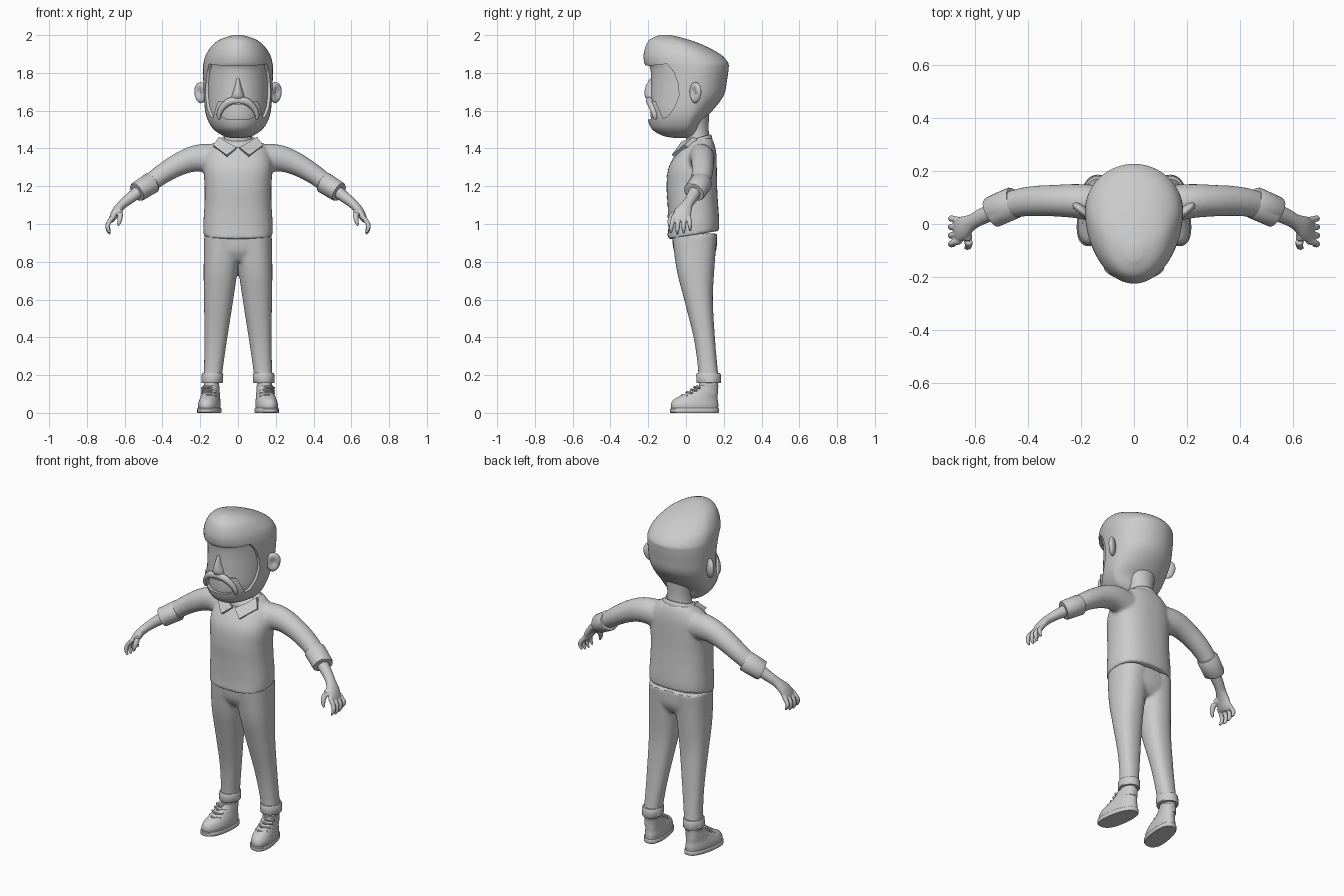
import bpy, bmesh, math
from mathutils import Vector

grey = bpy.data.materials.new("plain grey")
grey.diffuse_color = (0.6, 0.6, 0.6, 1)


def spline(rows, n):
    """Catmull-Rom through rows of numbers."""
    out = []
    for i in range(len(rows) - 1):
        p0, p1, p2, p3 = rows[max(i - 1, 0)], rows[i], rows[i + 1], rows[min(i + 2, len(rows) - 1)]
        for k in range(n):
            t = k / n
            out.append([b + 0.5 * t * (c - a + t * (2*a - 5*b + 4*c - d + t * (3*(b - c) + d - a)))
                        for a, b, c, d in zip(p0, p1, p2, p3)])
    return out + [list(rows[-1])]


def skin(bm, rings):
    vs = [[bm.verts.new(p) for p in r] for r in rings]
    n = len(vs[0])
    for a, b in zip(vs, vs[1:]):
        for i in range(n):
            bm.faces.new((a[i], a[(i + 1) % n], b[(i + 1) % n], b[i]))
    bm.faces.new(vs[0][::-1])
    bm.faces.new(vs[-1])


def stack(bm, rows, n=5, seg=40, power=2.0, side=1, shear=0.0):
    """Upright loft; rows are z, x0, x1, y0, y1, y of widest point, tilt."""
    rings = []
    for z, x0, x1, y0, y1, yc, tilt in spline(rows, n):
        ring = []
        for i in range(seg):
            a = 2 * math.pi * i / seg
            c, s = [math.copysign(abs(f) ** (2 / power), f) for f in (math.cos(a), math.sin(a))]
            y = yc + s * ((y1 - yc) if s > 0 else (yc - y0))
            x = (x0 + x1) / 2 + c * (x1 - x0) / 2 + shear * (0.1 - y)
            ring.append((side * x, y, z + tilt * (y - yc)))
        rings.append(ring)
    skin(bm, rings)


def tube(bm, rows, n=4, seg=20, side=1):
    """Loft along a path; rows are x, y, z, thickness radius, width radius."""
    rows = spline(rows, n)
    pts = [Vector(r[:3]) for r in rows]
    rings = []
    for i, r in enumerate(rows):
        t = (pts[min(i + 1, len(pts) - 1)] - pts[max(i - 1, 0)]).normalized()
        ref = Vector((0, 1, 0)) if abs(t.y) < 0.8 else Vector((0, 0, 1))
        v = (ref - t * ref.dot(t)).normalized()
        u = t.cross(v)
        ring = []
        for k in range(seg):
            a = 2 * math.pi * k / seg
            p = pts[i] + u * r[3] * math.cos(a) + v * r[4] * math.sin(a)
            ring.append((side * p.x, p.y, p.z))
        rings.append(ring)
    skin(bm, rings)


def prism(bm, poly):
    """Solid between a polygon and its copy: poly is a list of (near, far) points."""
    skin(bm, [[p[0] for p in poly], [p[1] for p in poly]])


def make(name, bm):
    bmesh.ops.recalc_face_normals(bm, faces=bm.faces)
    me = bpy.data.meshes.new(name)
    bm.to_mesh(me)
    bm.free()
    me.materials.append(grey)
    ob = bpy.data.objects.new(name, me)
    bpy.context.collection.objects.link(ob)
    return ob


def bake(ob):
    dg = bpy.context.evaluated_depsgraph_get()
    ob.data = bpy.data.meshes.new_from_object(ob.evaluated_get(dg))
    ob.modifiers.clear()


def fuse(ob, voxel, smooth):
    m = ob.modifiers.new("fuse", 'REMESH')
    m.mode, m.voxel_size = 'VOXEL', voxel
    m = ob.modifiers.new("soften", 'SMOOTH')
    m.factor, m.iterations = 0.5, smooth
    bake(ob)


# trousers: two legs fused at the hips
LEG = [(.17, .088, .185, .065, .175, .12, 0), (.25, .078, .18, .062, .166, .115, 0),
       (.4, .056, .178, .04, .153, .10, 0), (.6, .025, .18, -.01, .142, .07, 0),
       (.76, .002, .182, -.05, .15, .05, 0), (.95, -.02, .178, -.075, .165, .05, 0)]
bm = bmesh.new()
for s in (1, -1):
    stack(bm, LEG, power=2.3, side=s)
stack(bm, [(.80, -.12, .12, -.03, .13, .05, 0), (.86, -.175, .175, -.065, .16, .05, 0),
           (.95, -.178, .178, -.075, .165, .05, 0)], power=2.4)
fuse(make("trousers", bm), .009, 5)

# shirt: torso fused with sleeves
bm = bmesh.new()
stack(bm, [(.941, -.184, .184, -.097, .175, .04, .17), (1.0, -.184, .184, -.094, .176, .04, .12),
           (1.1, -.178, .178, -.097, .17, .04, .05), (1.2, -.177, .177, -.103, .165, .04, 0),
           (1.3, -.182, .182, -.092, .163, .045, 0), (1.38, -.165, .165, -.045, .16, .06, 0),
           (1.43, -.125, .125, -.01, .145, .065, .1), (1.455, -.08, .08, .01, .125, .065, .15)], power=2.4)
for s in (1, -1):
    tube(bm, [(.06, .065, 1.335, .085, .075), (.2, .085, 1.35, .073, .066), (.3, .088, 1.322, .062, .06),
              (.4, .085, 1.265, .053, .056), (.48, .07, 1.205, .048, .05)], seg=28, side=s)
shirt = make("shirt", bm)
fuse(shirt, .009, 8)

# front placket strip lying on the shirt
bm = bmesh.new()
bmesh.ops.create_grid(bm, x_segments=3, y_segments=40, size=.5)
for v in bm.verts:
    v.co = (v.co.x * .026 - .008, -.3, 1.145 + v.co.y * .44)
placket = make("shirt_placket", bm)
m = placket.modifiers.new("wrap", 'SHRINKWRAP')
m.target, m.wrap_method, m.use_project_y = shirt, 'PROJECT', True
m.use_positive_direction, m.offset = True, .002
bake(placket)

# collar band and two pointed flaps
bm = bmesh.new()
stack(bm, [(1.41, -.105, .105, -.025, .14, .06, .28), (1.44, -.1, .1, -.025, .138, .06, .28),
           (1.455, -.085, .085, -.01, .13, .06, .28)], n=3)
for s in (1, -1):
    poly = [(.1, .035, 1.462), (.06, -.025, 1.435), (.008, -.045, 1.405), (.06, -.076, 1.365), (.132, -.01, 1.418)]
    prism(bm, [((s*x, y, z), (s*x*.95, y + .025, z - .014)) for x, y, z in poly])
make("collar", bm)

# head core, and an outer hair-and-beard shell with the face and mouth cut out
HEAD = [(1.455, .035, -.06, .03, -.01), (1.468, .08, -.125, .05, -.01), (1.5, .128, -.178, .065, 0),
        (1.545, .158, -.2, .085, .01), (1.6, .174, -.206, .14, .02), (1.68, .181, -.204, .2, .04),
        (1.76, .184, -.202, .217, .05), (1.82, .185, -.206, .225, .05), (1.855, .182, -.221, .222, .045),
        (1.9, .168, -.224, .18, .02), (1.95, .132, -.21, .085, -.03), (1.98, .088, -.187, 0, -.07),
        (2.0, .025, -.14, -.08, -.11)]


def head_rows(f):
    return [(z, -w*f, w*f, .03 + (a - .03)*f, .03 + (b - .03)*f, c, 0) for z, w, a, b, c in HEAD]


bm = bmesh.new()
stack(bm, head_rows(.925)[1:-3], seg=64)
make("face", bm)
bm = bmesh.new()
stack(bm, head_rows(1), seg=64)
hair = make("hair_and_beard", bm)
WINDOW = [(-.4, 1.838), (-.19, 1.838), (-.1, 1.848), (-.065, 1.805), (-.042, 1.745), (-.037, 1.68),
          (-.06, 1.62), (-.095, 1.57), (-.12, 1.56), (-.138, 1.595), (-.16, 1.65), (-.4, 1.66)]
MOUTH = [(-.05, 1.553), (.05, 1.553), (.085, 1.565), (.085, 1.595), (.055, 1.632),
         (-.055, 1.632), (-.085, 1.595), (-.085, 1.565)]
for name, poly in (("face_cutter", [((-.4, y, z), (.4, y, z)) for y, z in WINDOW]),
                   ("mouth_cutter", [((x, -.4, z), (x, -.08, z)) for x, z in MOUTH])):
    bm = bmesh.new()
    prism(bm, poly)
    cutter = make(name, bm)
    cutter.hide_render = True
    m = hair.modifiers.new("cut", 'BOOLEAN')
    m.operation, m.solver, m.object = 'DIFFERENCE', 'EXACT', cutter
    bake(hair)
    bpy.data.objects.remove(cutter)

# moustache, nose, neck
bm = bmesh.new()
for s in (1, -1):
    tube(bm, [(-.005, -.195, 1.655, .018, .016), (.045, -.192, 1.648, .02, .018), (.083, -.178, 1.615, .016, .016),
              (.1, -.166, 1.58, .013, .014), (.1, -.162, 1.555, .006, .008)], side=s)
make("moustache", bm)
bm = bmesh.new()
stack(bm, [(1.655, -.022, .022, -.2, -.16, -.18, 0), (1.668, -.034, .034, -.213, -.15, -.18, 0),
           (1.69, -.03, .03, -.22, -.15, -.18, 0), (1.73, -.017, .017, -.213, -.15, -.18, 0),
           (1.77, -.008, .008, -.19, -.15, -.18, 0)], n=4, seg=20)
make("nose", bm)
bm = bmesh.new()
stack(bm, [(1.4, -.085, .085, 0, .13, .065, 0), (1.5, -.07, .07, .0, .12, .06, 0), (1.64, -.1, .1, .0, .125, .06, 0)])
make("neck", bm)

for s, tag in ((1, "left"), (-1, "right")):
    # ear: flattened ball with a hollow front
    bm = bmesh.new()
    bmesh.ops.create_uvsphere(bm, u_segments=24, v_segments=16, radius=1)
    ca, sa = math.cos(.7), math.sin(.7)
    for v in bm.verts:
        x, y, z = v.co
        r = math.hypot(x, z)
        y = y * .02 + (.018 * max(0, 1 - r / .7) if y < 0 else 0)
        x *= .042 * (1 + .15 * z)
        v.co = (s * (.197 + x*ca - y*sa), .05 + x*sa + y*ca, 1.695 + z*.056)
    make(tag + "_ear", bm)

    # rolled sleeve cuff
    bm = bmesh.new()
    tube(bm, [(.45, .082, 1.222, .053, .057), (.455, .08, 1.219, .057, .061), (.532, .046, 1.171, .054, .06),
              (.537, .043, 1.168, .05, .056)], n=1, seg=28, side=s)
    make(tag + "_sleeve_cuff", bm)

    # forearm, palm, fingers and thumb
    bm = bmesh.new()
    tube(bm, [(.5, .06, 1.19, .036, .036), (.57, .03, 1.138, .029, .031), (.61, .008, 1.105, .025, .03),
              (.642, -.012, 1.07, .023, .043), (.662, -.025, 1.035, .019, .047), (.67, -.03, 1.015, .011, .04)], side=s)
    for k in range(4):
        y, drop = -.064 + k * .026, (.006, 0, .004, .016)[k]
        tube(bm, [(.655, y, 1.045, .012, .012), (.686, y + (k - 1.8)*.005, 1.005, .013, .012),
                  (.689, y + (k - 2)*.007, .97 + drop, .011, .011),
                  (.677, y + (k - 2)*.008, .946 + drop, .006, .006)], seg=12, side=s)
    tube(bm, [(.632, -.025, 1.08, .018, .018), (.624, -.065, 1.055, .016, .016), (.626, -.085, 1.02, .013, .013),
              (.636, -.09, .99, .006, .006)], seg=12, side=s)
    fuse(make(tag + "_hand", bm), .0045, 3)

    # turned-up trouser cuff
    bm = bmesh.new()
    stack(bm, [(.157, .085, .19, .058, .183, .12, 0), (.162, .08, .194, .055, .186, .12, 0),
               (.203, .078, .192, .054, .184, .12, 0), (.21, .082, .188, .058, .18, .12, 0)], n=1, side=s)
    make(tag + "_trouser_cuff", bm)
    bm = bmesh.new()
    stack(bm, [(.1, .1, .18, .06, .17, .115, 0), (.19, .1, .18, .075, .168, .12, 0)], n=1, side=s)
    make(tag + "_ankle", bm)

    # shoe sole, upper and laces
    bm = bmesh.new()
    stack(bm, [(0, .085, .2, -.08, .172, .03, 0), (.004, .082, .203, -.084, .175, .03, 0),
               (.021, .082, .203, -.084, .175, .03, 0), (.025, .085, .2, -.08, .172, .03, 0)],
          n=1, power=2.4, side=s, shear=.14)
    make(tag + "_sole", bm)
    bm = bmesh.new()
    stack(bm, [(.02, .088, .197, -.077, .17, .03, 0), (.045, .086, .199, -.079, .171, .03, 0),
               (.07, .09, .194, -.066, .168, .05, 0), (.09, .095, .19, -.03, .168, .08, 0),
               (.11, .098, .188, .012, .168, .1, 0), (.13, .1, .186, .042, .17, .11, 0),
               (.145, .1, .186, .055, .172, .115, 0)], power=2.2, side=s, shear=.14)
    make(tag + "_shoe", bm)
    bm = bmesh.new()
    for y, z in ((-.02, .092), (.005, .108), (.028, .122), (.045, .136)):
        tube(bm, [(.118, y + .028, z - .004, .006, .006), (.155, y, z, .007, .007),
                  (.192, y + .028, z - .004, .006, .006)], seg=8, side=s)
    make(tag + "_laces", bm)

bpy.ops.object.select_all(action='SELECT')
bpy.context.view_layer.objects.active = shirt
bpy.ops.object.shade_smooth_by_angle(angle=math.radians(40))
